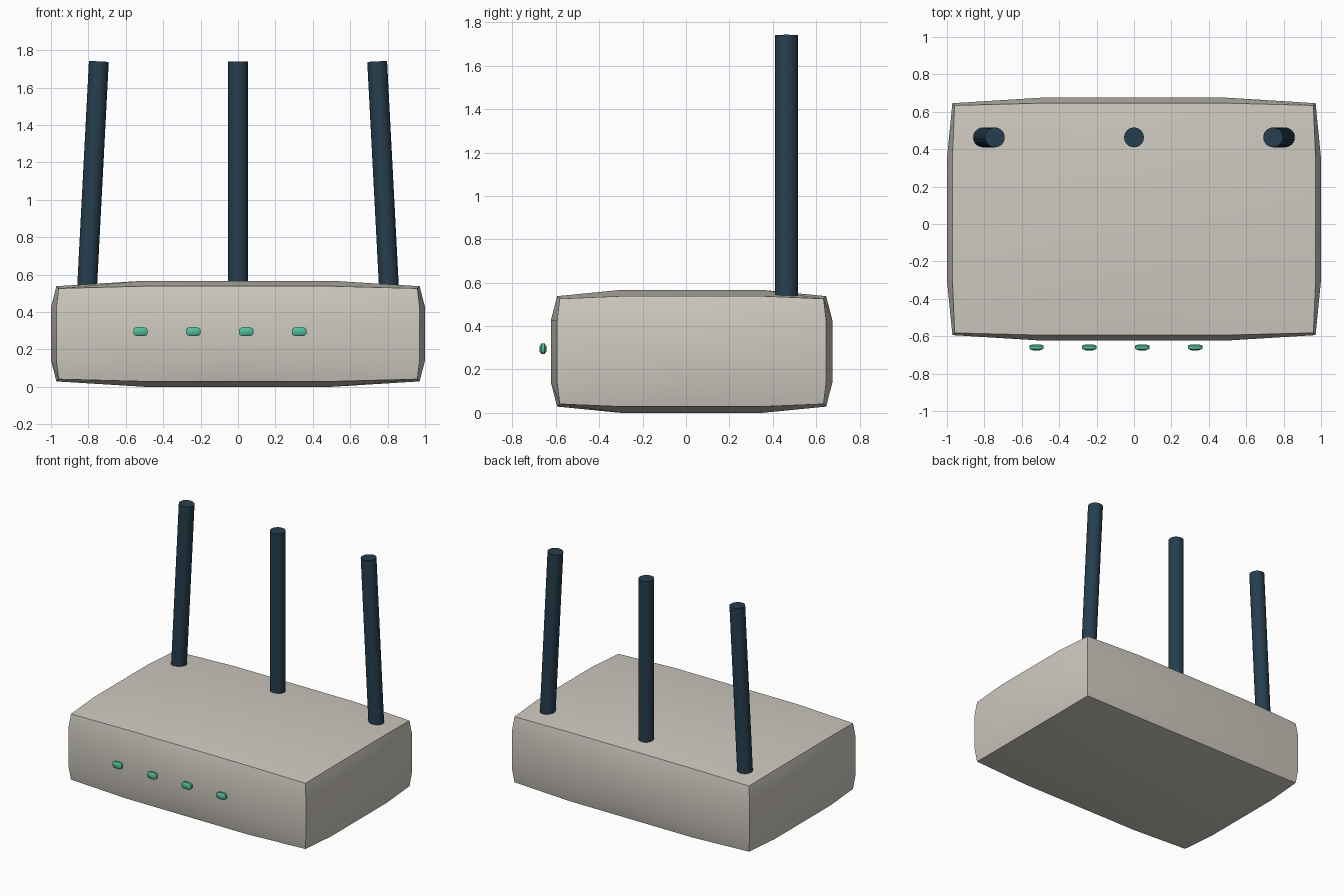
import bpy, bmesh, math
from mathutils import Vector, Matrix

if "Cube" in bpy.data.objects:
    bpy.data.objects.remove(bpy.data.objects["Cube"])


def material(name, rgb):
    m = bpy.data.materials.new(name)
    m.diffuse_color = (*rgb, 1)
    m.use_nodes = True
    m.node_tree.nodes["Principled BSDF"].inputs["Base Color"].default_value = m.diffuse_color
    return m


SHELL = material("warm grey plastic", (0.62, 0.59, 0.53))
DARK = material("dark blue plastic", (0.019, 0.048, 0.076))
GREEN = material("green light", (0.09, 0.51, 0.32))


def finish(bm, name, mat, angle):
    bmesh.ops.recalc_face_normals(bm, faces=bm.faces[:])
    me = bpy.data.meshes.new(name)
    bm.to_mesh(me)
    bm.free()
    me.materials.append(mat)
    ob = bpy.data.objects.new(name, me)
    bpy.context.collection.objects.link(ob)
    bpy.ops.object.select_all(action='DESELECT')
    ob.select_set(True)
    bpy.context.view_layer.objects.active = ob
    bpy.ops.object.shade_smooth_by_angle(angle=math.radians(angle))
    return ob


def pillow_box(name, center, half, edge_inset, corner_inset, mat, angle=35):
    """Box with bulging sides: 4x4 faces per side, edges and corners pulled in."""
    bm = bmesh.new()
    bmesh.ops.create_cube(bm, size=2)
    bmesh.ops.subdivide_edges(bm, edges=bm.edges[:], cuts=3, use_grid_fill=True)
    for v in bm.verts:
        outer = [abs(c) > 0.99 for c in v.co]
        inset = (0, 0, edge_inset, corner_inset)[sum(outer)]
        v.co = Vector([center[i] + math.copysign(abs(v.co[i]) * half[i] - (inset if outer[i] else 0), v.co[i])
                       for i in range(3)])
    return finish(bm, name, mat, angle)


def antenna(name, bottom, top, radius):
    bm = bmesh.new()
    bottom, top = Vector(bottom), Vector(top)
    axis = top - bottom
    rot = axis.to_track_quat('Z', 'Y').to_matrix().to_4x4()
    bmesh.ops.create_cone(bm, cap_ends=True, segments=24, radius1=radius, radius2=radius,
                          depth=axis.length, matrix=Matrix.Translation((bottom + top) / 2) @ rot)
    return finish(bm, name, DARK, 35)


# Router housing
pillow_box("housing", (0, 0.026, 0.2835), (1.0, 0.649, 0.2835), 0.029, 0.041, SHELL)

# Three antennas, the outer two leaning inwards
for name, side in (("left_antenna", -1), ("middle_antenna", 0), ("right_antenna", 1)):
    antenna(name, (0.807 * side, 0.463, 0.53), (0.744 * side, 0.463, 1.74), 0.053)

# Row of status lights just off the front
for i in range(4):
    pillow_box(f"status_light_{i + 1}", (-0.522 + 0.283 * i, -0.659, 0.295),
               (0.038, 0.016, 0.024), 0.005, 0.007, GREEN, 50)
